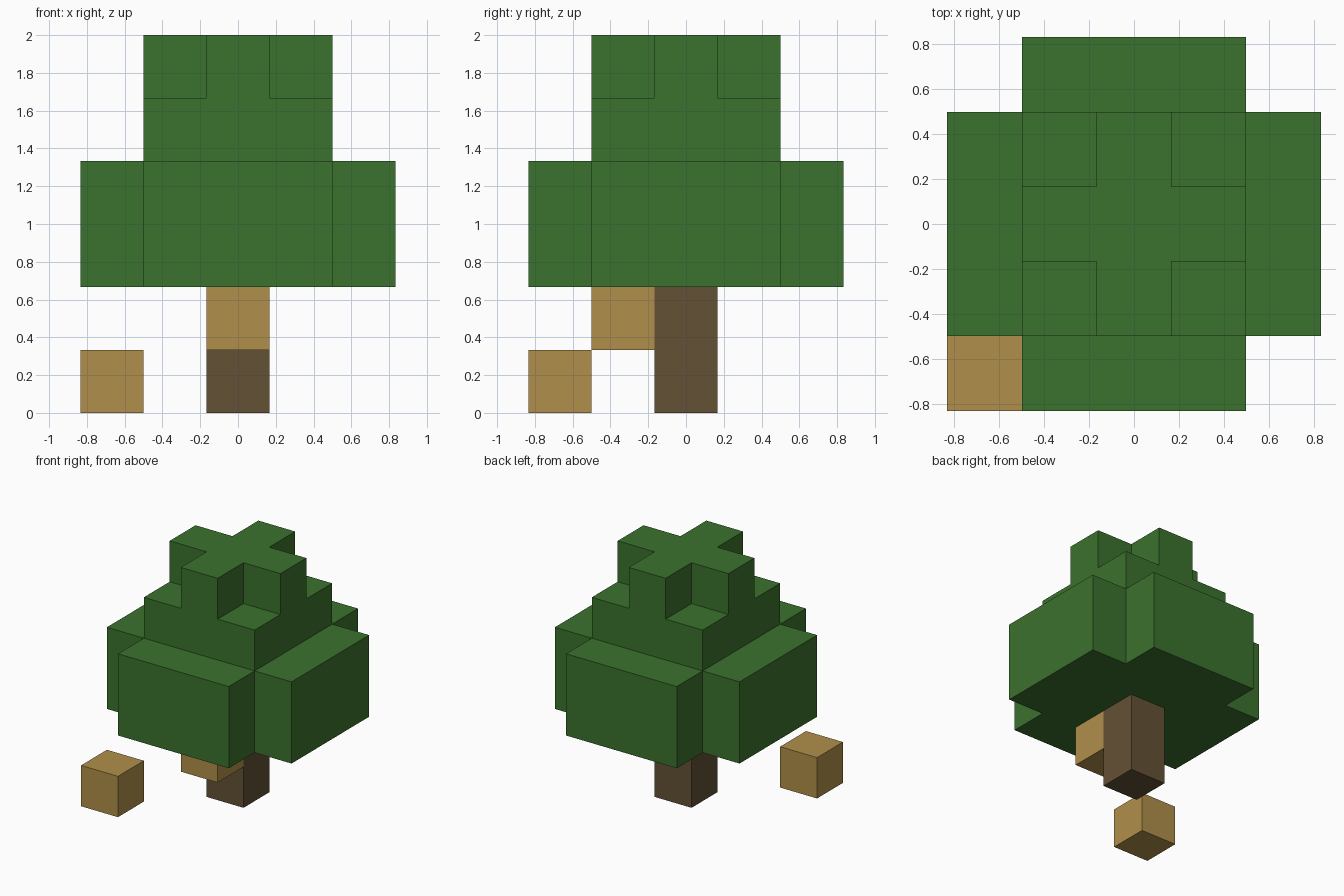
import bpy
import bmesh
from mathutils import Vector

cube = bpy.data.objects.get("Cube")
if cube:
    bpy.data.objects.remove(cube, do_unlink=True)

U = 1 / 3  # side of one block


def material(name, rgb):
    m = bpy.data.materials.new(name)
    m.use_nodes = True
    m.diffuse_color = (*rgb, 1)
    bsdf = m.node_tree.nodes["Principled BSDF"]
    bsdf.inputs["Base Color"].default_value = (*rgb, 1)
    bsdf.inputs["Roughness"].default_value = 0.9
    return m


def block_shape(name, cells, mat):
    """Skin a set of grid cells with outer faces only, merging flat areas."""
    bm = bmesh.new()
    for cell in cells:
        for axis in range(3):
            for sign in (-1, 1):
                n = Vector((0, 0, 0))
                n[axis] = sign
                if tuple(int(a + b) for a, b in zip(cell, n)) in cells:
                    continue
                u = Vector((0, 0, 0))
                u[(axis + 1) % 3] = 1
                v = n.cross(u)
                mid = Vector(cell) + Vector((0, 0, 0.5)) + n / 2
                ring = [(-1, -1), (1, -1), (1, 1), (-1, 1)]
                bm.faces.new([bm.verts.new((mid + u * a / 2 + v * b / 2) * U)
                              for a, b in ring])
    bmesh.ops.remove_doubles(bm, verts=bm.verts, dist=0.001)
    bmesh.ops.dissolve_limit(bm, angle_limit=0.01, verts=bm.verts, edges=bm.edges)
    bmesh.ops.recalc_face_normals(bm, faces=bm.faces)
    mesh = bpy.data.meshes.new(name)
    bm.to_mesh(mesh)
    bm.free()
    mesh.materials.append(mat)
    obj = bpy.data.objects.new(name, mesh)
    bpy.context.collection.objects.link(obj)
    return obj


def tier(reach, levels, cut_corners):
    """Square layer of cells, optionally without its four corner columns."""
    span = range(-reach, reach + 1)
    return {(x, y, z) for x in span for y in span for z in levels
            if not (cut_corners and abs(x) == reach and abs(y) == reach)}


leaf = material("leaf green", (0.044, 0.165, 0.027))
bark = material("bark brown", (0.127, 0.082, 0.036))
honey = material("honey tan", (0.434, 0.275, 0.069))

# Stepped canopy: wide base, square middle, cross-shaped crown
canopy = tier(2, (2, 3), True) | tier(1, (4,), False) | tier(1, (5,), True)
block_shape("canopy", canopy, leaf)

# Trunk under the canopy
block_shape("trunk", tier(0, (0, 1), False), bark)

# Hanging block on the trunk front and loose block on the ground
block_shape("hanging_block", {(0, -1, 1)}, honey)
block_shape("ground_block", {(-2, -2, 0)}, honey)
